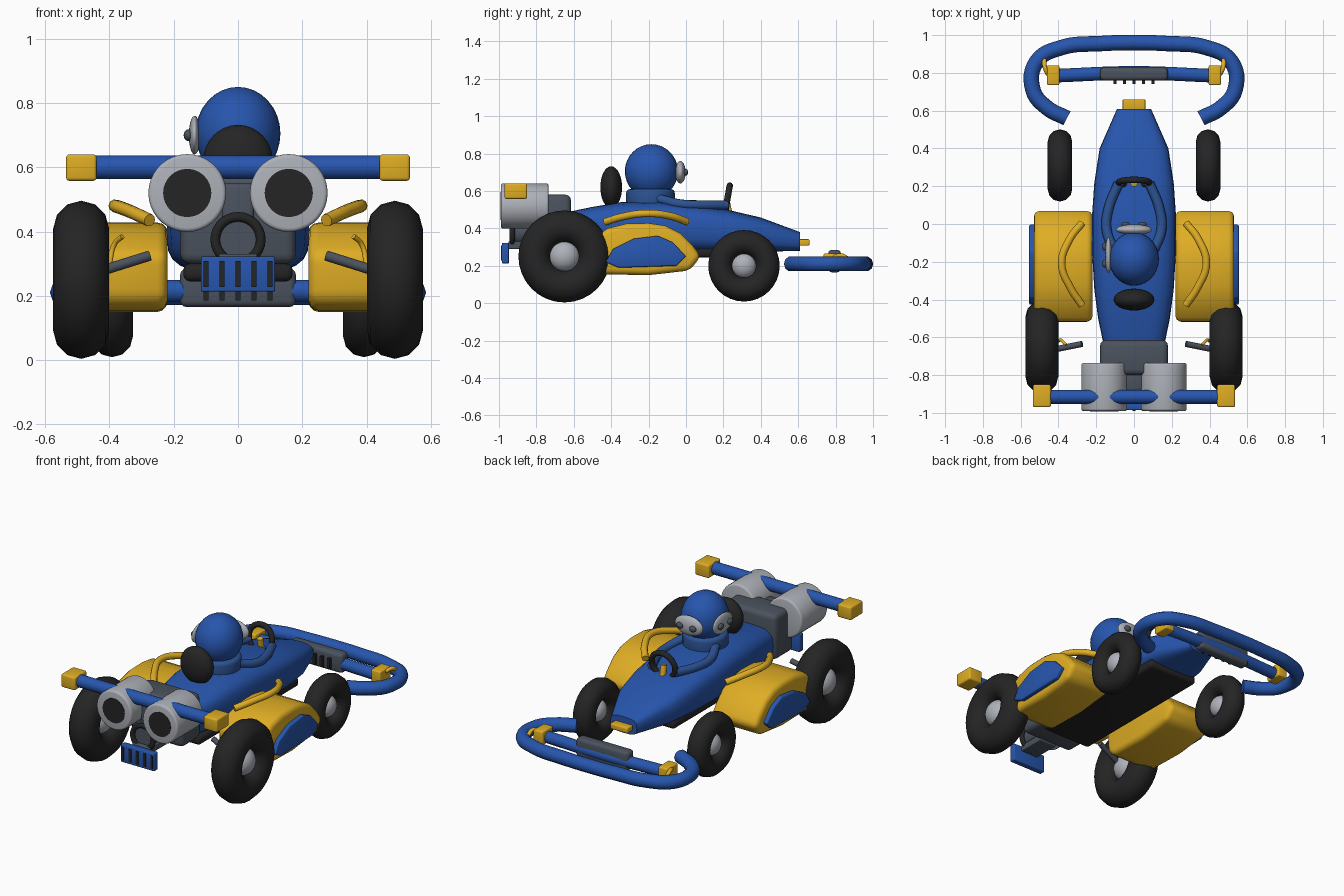
import bpy, bmesh, math
from mathutils import Vector

cube = bpy.data.objects.get("Cube")
if cube:
    bpy.data.objects.remove(cube)


def material(name, color):
    m = bpy.data.materials.new(name)
    m.use_nodes = True
    m.diffuse_color = (*color, 1)
    m.node_tree.nodes["Principled BSDF"].inputs["Base Color"].default_value = (*color, 1)
    return m


BLUE = material("blue", (0.02, 0.092, 0.42))
SUIT = material("suit blue", (0.025, 0.085, 0.29))
YELLOW = material("yellow", (0.74, 0.42, 0.018))
BLACK = material("black", (0.018, 0.018, 0.018))
SILVER = material("silver", (0.42, 0.44, 0.48))
GREY = material("dark grey", (0.07, 0.085, 0.11))


def finish(name, mat, bevel=0, smooth=True, angle=40):
    o = bpy.context.object
    o.name = name
    o.data.materials.clear()
    o.data.materials.append(mat)
    bpy.ops.object.transform_apply(location=False, rotation=True, scale=True)
    if bevel:
        b = o.modifiers.new("bevel", "BEVEL")
        b.width, b.segments, b.limit_method = bevel, 3, "ANGLE"
        bpy.ops.object.modifier_apply(modifier="bevel")
    if smooth:
        bpy.ops.object.shade_smooth_by_angle(angle=math.radians(angle))
    return o


def box(name, mat, lo, hi, bevel=0.0):
    lo, hi = Vector(lo), Vector(hi)
    bpy.ops.mesh.primitive_cube_add(size=1, location=(lo + hi) / 2)
    bpy.context.object.scale = hi - lo
    return finish(name, mat, bevel)


def ball(name, mat, loc, scale):
    bpy.ops.mesh.primitive_uv_sphere_add(segments=28, ring_count=16, location=loc)
    bpy.context.object.scale = scale
    return finish(name, mat, angle=180)


def rod(name, mat, a, b, r, bevel=0, sides=24):
    a, b = Vector(a), Vector(b)
    bpy.ops.mesh.primitive_cylinder_add(vertices=sides, radius=r, depth=(b - a).length, location=(a + b) / 2)
    bpy.context.object.rotation_euler = (b - a).to_track_quat("Z", "Y").to_euler()
    return finish(name, mat, bevel)


def ring(name, mat, loc, major, minor, rot, segs=(28, 12)):
    bpy.ops.mesh.primitive_torus_add(major_radius=major, minor_radius=minor, major_segments=segs[0],
                                     minor_segments=segs[1], location=loc, rotation=rot)
    return finish(name, mat, angle=180)


def tube(name, mat, pts, r):
    # Smooth pipe through the given points
    c = bpy.data.curves.new(name, "CURVE")
    c.dimensions, c.bevel_depth, c.bevel_resolution = "3D", r, 3
    c.use_fill_caps, c.resolution_u = True, 6
    s = c.splines.new("BEZIER")
    s.bezier_points.add(len(pts) - 1)
    for p, co in zip(s.bezier_points, pts):
        p.co = co
        p.handle_left_type = p.handle_right_type = "AUTO"
    o = bpy.data.objects.new(name, c)
    bpy.context.collection.objects.link(o)
    bpy.ops.object.select_all(action="DESELECT")
    o.select_set(True)
    bpy.context.view_layer.objects.active = o
    bpy.ops.object.convert(target="MESH")
    return finish(name, mat, angle=50)


def loops_mesh(name, mat, loops, bevel=0, angle=40):
    # Bridge rings of points and cap both ends
    bm = bmesh.new()
    rows = [[bm.verts.new(p) for p in loop] for loop in loops]
    n = len(rows[0])
    for a, b in zip(rows, rows[1:]):
        for i in range(n):
            bm.faces.new((a[i], a[(i + 1) % n], b[(i + 1) % n], b[i]))
    bm.faces.new(rows[0])
    bm.faces.new(rows[-1])
    bmesh.ops.recalc_face_normals(bm, faces=bm.faces)
    me = bpy.data.meshes.new(name)
    bm.to_mesh(me)
    bm.free()
    o = bpy.data.objects.new(name, me)
    bpy.context.collection.objects.link(o)
    bpy.ops.object.select_all(action="DESELECT")
    o.select_set(True)
    bpy.context.view_layer.objects.active = o
    return finish(name, mat, bevel, angle=angle)


def section(y, w, z0, z1, n=24, power=0.6):
    # Rounded box cross-section
    out = []
    for i in range(n):
        c, s = math.cos(i * math.tau / n), math.sin(i * math.tau / n)
        out.append((w * math.copysign(abs(c) ** power, c), y,
                    (z0 + z1) / 2 + (z1 - z0) / 2 * math.copysign(abs(s) ** power, s)))
    return out


# Main body and floor
stations = [(-.62, .165, .29, .49), (-.5, .19, .28, .515), (-.35, .21, .27, .54), (-.15, .222, .27, .545),
            (.05, .222, .27, .525), (.22, .21, .27, .5), (.4, .182, .275, .458), (.61, .09, .28, .38)]
loops_mesh("body", BLUE, [section(*s) for s in stations])
box("floor", BLACK, (-.17, -.62, .245), (.17, .36, .3), .02)
box("nose_block", YELLOW, (-.06, .6, .308), (.06, .66, .342), .006)

# Driver and seat
ball("headrest", BLACK, (0, -.4, .62), (.108, .058, .112))
rod("torso", SUIT, (0, -.19, .5), (0, -.19, .61), .13, .02, 28)
ball("helmet", BLUE, (0, -.185, .705), (.132, .142, .145))
ball("front_goggle", SILVER, (0, -.03, .7), (.095, .028, .06))
ball("side_goggle", SILVER, (-.135, -.165, .7), (.018, .095, .06))
for k in (-.045, .045):
    ball("front_goggle_knob", GREY, (k, -.002, .7), (.022, .014, .018))
    ball("side_goggle_knob", GREY, (-.155, -.165 + k, .7), (.014, .022, .018))
ring("steering_wheel", BLACK, (0, .22, .55), .08, .017, (math.radians(80), 0, 0))
rod("steering_column", YELLOW, (0, .23, .48), (0, .215, .55), .018)

# Engine and rear
box("engine", GREY, (-.18, -.8, .3), (.18, -.615, .58), .03)
box("engine_tail", GREY, (-.05, -.885, .33), (.05, -.78, .55), .015)
rod("rear_shaft", GREY, (0, -.78, .375), (0, -.925, .375), .065)
ring("rear_ring", BLACK, (0, -.93, .375), .071, .015, (math.pi / 2, 0, 0))
box("rear_bracket", GREY, (-.06, -.95, .29), (.06, -.78, .33), .005)
rod("rear_bar", BLUE, (-.46, -.915, .6), (.46, -.915, .6), .037)
box("rear_grille", BLUE, (-.115, -.985, .213), (.115, -.947, .322), .005)
for i in range(5):
    x = (i - 2) * .05
    box("grille_slot", BLACK, (x - .008, -.99, .228), (x + .008, -.984, .308))
    box("front_peg", BLACK, (x - .008, .74, .185), (x + .008, .77, .25))

# Front bumper
half = [(.355, .56, .21), (.46, .615, .21), (.535, .71, .21), (.515, .86, .21), (.38, .935, .21), (.18, .955, .21)]
tube("front_bumper", BLUE, [(-x, y, z) for x, y, z in half] + [(0, .96, .21)] + half[::-1], .041)
tube("front_bar", BLUE, [(-.42, .785, .215), (0, .8, .215), (.42, .785, .215)], .036)
box("front_bar_cover", GREY, (-.18, .76, .165), (.18, .828, .285), .02)

# Outline of the side pods and their panels, in side view
pod = [(-.51, .19), (-.46, .155), (-.2, .15), (.02, .175), (.08, .25), (.035, .31), (-.03, .375),
       (-.11, .415), (-.2, .428), (-.32, .425), (-.42, .4), (-.52, .33)]
panel = [(-.43, .22), (-.36, .19), (-.05, .2), (.0, .25), (-.07, .325), (-.15, .36), (-.28, .345), (-.39, .29)]

# Parts on both sides
for s, side in ((1, "left"), (-1, "right")):
    loops_mesh(side + "_pod", YELLOW, [[(s * x, y, z) for y, z in pod] for x in (.22, .53)], .035)
    loops_mesh(side + "_pod_panel", BLUE, [[(s * x, y, z) for y, z in panel] for x in (.52, .555)], .008)
    tube(side + "_pod_pipe", YELLOW, [(s * .275, -.43, .435), (s * .335, -.34, .462), (s * .383, -.21, .48),
                                      (s * .34, -.08, .465), (s * .275, .005, .435)], .02)
    tube(side + "_arm", SUIT, [(s * .1, -.15, .56), (s * .145, -.03, .53), (s * .135, .08, .525),
                               (s * .08, .22, .525)], .026)
    for name, x, y, z, major, minor in (("rear", .488, -.65, .25, .159, .087), ("front", .392, .31, .2, .126, .065)):
        ring(f"{side}_{name}_tyre", BLACK, (s * x, y, z), major, minor, (0, math.pi / 2, 0), (32, 12))
        ball(f"{side}_{name}_hub", SILVER, (s * x, y, z), (minor * .8, major * .52, major * .52))
    rod(side + "_rear_axle", GREY, (s * .275, -.635, .325), (s * .45, -.67, .27), .016, sides=16)
    tube(side + "_mud_hook", YELLOW, [(s * .4, -.62, .3), (s * .385, -.615, .36), (s * .36, -.64, .385)], .008)
    rod(side + "_exhaust", SILVER, (s * .158, -.735, .52), (s * .158, -.99, .52), .121, .012, 36)
    rod(side + "_exhaust_hole", BLACK, (s * .158, -.985, .52), (s * .158, -.993, .52), .075, sides=32)
    xs = sorted((s * .44, s * .535))
    box(side + "_rear_bar_end", YELLOW, (xs[0], -.97, .558), (xs[1], -.85, .64), .01)
    xs = sorted((s * .395, s * .46))
    box(side + "_front_bar_end", YELLOW, (xs[0], .735, .18), (xs[1], .84, .265), .008)
    tube(side + "_bumper_strut", YELLOW, [(s * .455, .79, .245), (s * .472, .83, .255), (s * .475, .87, .235)], .012)
